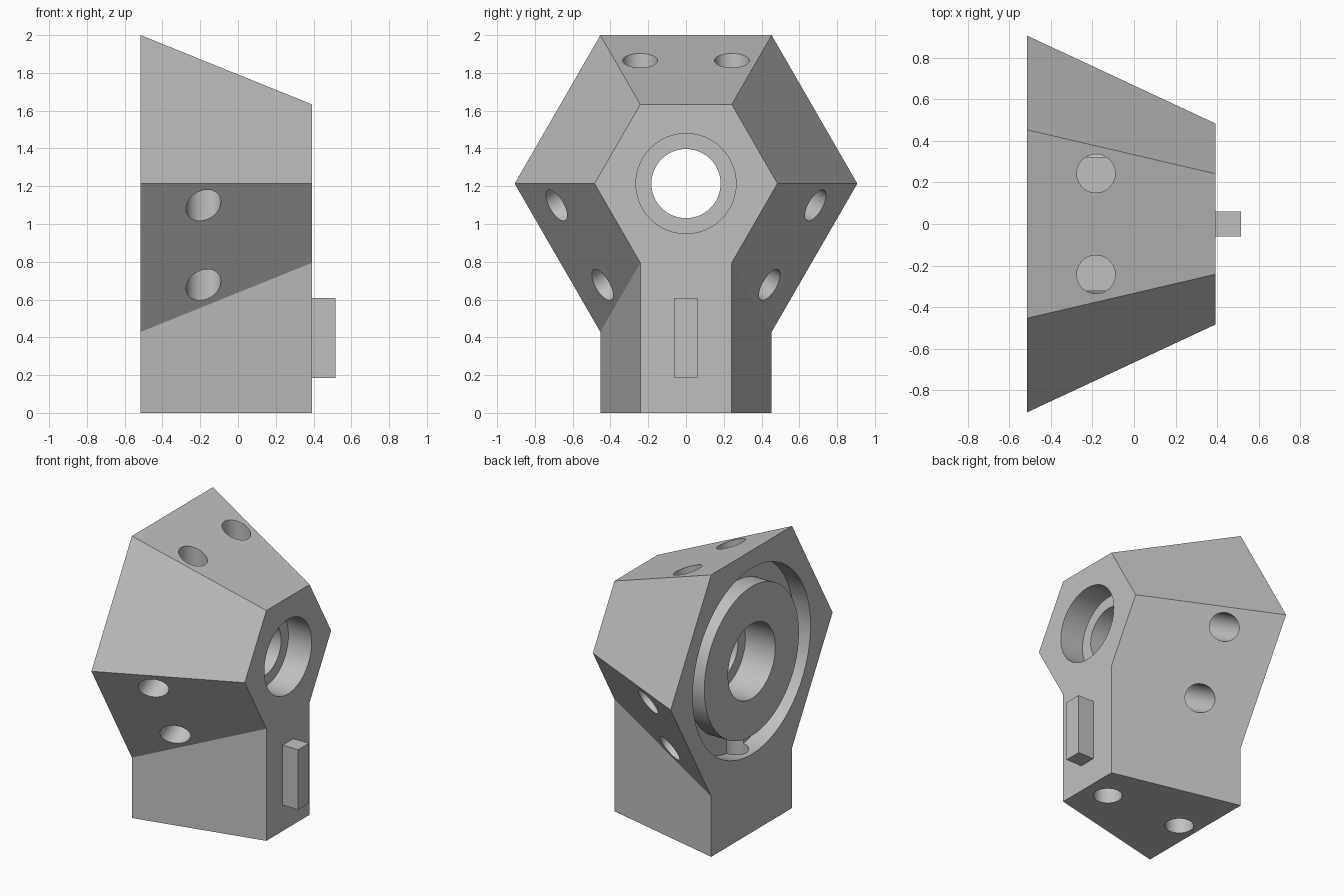
import bpy, bmesh, math
from mathutils import Matrix, Vector

if "Cube" in bpy.data.objects:
    bpy.data.objects.remove(bpy.data.objects["Cube"])

XB, XF, ZC = -0.515, 0.392, 1.214      # back plane, front plane, bore height
RB, RF = 0.907, 0.484                  # hexagon radius at back and front

grey = bpy.data.materials.new("plain grey")
grey.diffuse_color = (0.53, 0.53, 0.53, 1)
grey.use_nodes = True
grey.node_tree.nodes["Principled BSDF"].inputs["Base Color"].default_value = grey.diffuse_color


def make_object(name, bm):
    bmesh.ops.recalc_face_normals(bm, faces=bm.faces[:])
    mesh = bpy.data.meshes.new(name)
    bm.to_mesh(mesh)
    bm.free()
    mesh.materials.append(grey)
    ob = bpy.data.objects.new(name, mesh)
    bpy.context.collection.objects.link(ob)
    return ob


def section(x, r):
    """Hexagon with a straight foot under its lower flat."""
    h, q = r / 2, r * math.sqrt(3) / 2
    half = [(h, 0), (h, ZC - q), (r, ZC), (h, ZC + q)]
    return [(x, y, z) for y, z in half] + [(x, -y, z) for y, z in reversed(half)]


def revolve(name, profile, closed, steps=64):
    """Revolve (x, radius) points around the bore axis."""
    bm = bmesh.new()
    rings = []
    for x, r in profile:
        rings.append([bm.verts.new((x, r * math.cos(a), ZC + r * math.sin(a)))
                      for a in (2 * math.pi * i / steps for i in range(steps))])
    pairs = list(zip(rings, rings[1:]))
    if closed:
        pairs.append((rings[-1], rings[0]))
    else:
        bm.faces.new(rings[0])
        bm.faces.new(rings[-1])
    for a, b in pairs:
        for i in range(steps):
            j = (i + 1) % steps
            bm.faces.new((a[i], a[j], b[j], b[i]))
    return make_object(name, bm)


def drill(name, start, end, radius):
    """Cylinder between two points."""
    start, end = Vector(start), Vector(end)
    axis = end - start
    bm = bmesh.new()
    bmesh.ops.create_cone(
        bm, cap_ends=True, segments=40, radius1=radius, radius2=radius, depth=axis.length,
        matrix=Matrix.Translation((start + end) / 2) @ axis.to_track_quat('Z', 'Y').to_matrix().to_4x4())
    return make_object(name, bm)


# Tapered hexagonal body with foot
bm = bmesh.new()
back = [bm.verts.new(p) for p in section(XB, RB)]
front = [bm.verts.new(p) for p in section(XF, RF)]
bm.faces.new(back)
bm.faces.new(front)
for i in range(8):
    j = (i + 1) % 8
    bm.faces.new((back[i], back[j], front[j], front[i]))
body = make_object("hexagonal_body", bm)

# Stepped bore and ring groove
cutters = [
    revolve("bore_cutter", [(XB - .1, .265), (-.28, .265), (-.28, .183),
                            (.21, .183), (.21, .265), (XF + .1, .265)], False),
    revolve("groove_cutter", [(XB - .1, .53), (XB + .13, .53),
                              (XB + .13, .66), (XB - .1, .66)], True),
]

# Paired blind holes in three alternate faces
for angle in (90, 210, 330):
    a = math.radians(angle)
    n = Vector((0, math.cos(a), math.sin(a)))
    t = Vector((0, -n.z, n.y))
    for side in (-1, 1):
        base = Vector((-.183, 0, ZC)) + t * side * .243
        cutters.append(drill("face_hole_cutter", base + n * .186, base + n * 1.0, .0925))

# Mounting holes in the underside
for x in (-.38, .22):
    cutters.append(drill("mounting_hole_cutter", (x, 0, -.1), (x, 0, .68), .0925))

for c in cutters:
    c.hide_render = True
    m = body.modifiers.new("cut", 'BOOLEAN')
    m.operation, m.solver, m.object = 'DIFFERENCE', 'EXACT', c
bpy.context.view_layer.objects.active = body
body.select_set(True)
for m in list(body.modifiers):
    bpy.ops.object.modifier_apply(modifier=m.name)
for c in cutters:
    bpy.data.objects.remove(c)
bpy.ops.object.shade_smooth_by_angle(angle=math.radians(25))

# Locating tab on the front plane
bm = bmesh.new()
bmesh.ops.create_cube(bm, size=1, matrix=Matrix.Translation(((XF + .515) / 2, 0, .397))
                      @ Matrix.Diagonal((.515 - XF, .122, .425, 1)))
make_object("locating_tab", bm)
